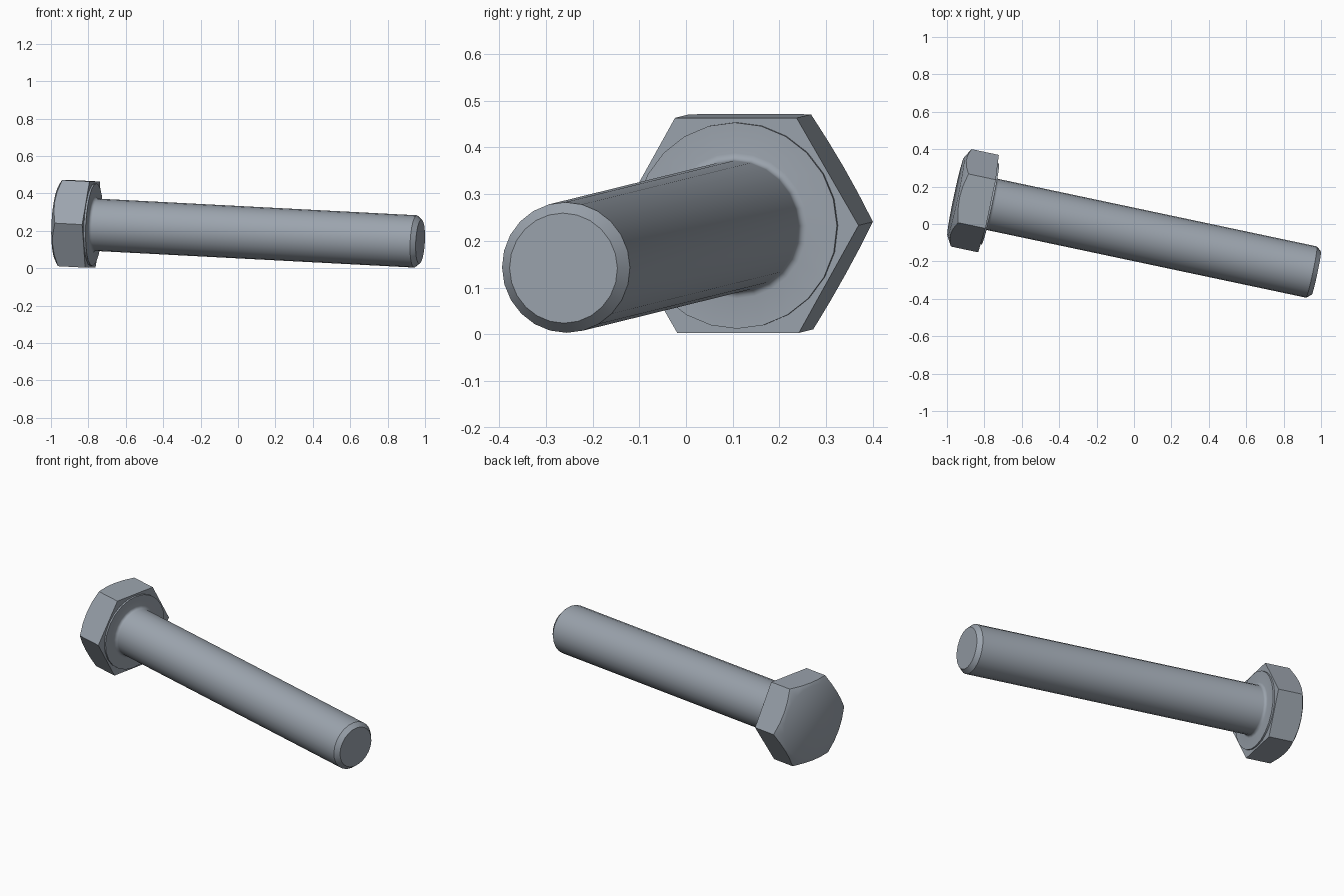
import bpy, bmesh, math
from mathutils import Matrix, Vector

old = bpy.data.objects.get("Cube")
if old:
    bpy.data.objects.remove(old, do_unlink=True)

SIDES = 24
SHANK_R, SHANK_LEN = 0.14, 1.794
APOTHEM, HEAD_H, CROWN_R = 0.2305, 0.179, 0.215
WASHER_R, WASHER_H, FILLET = 0.221, 0.01, 0.016

steel = bpy.data.materials.new("steel_grey")
steel.use_nodes = True
colour = (0.33, 0.37, 0.42, 1)
steel.diffuse_color = colour
steel.node_tree.nodes["Principled BSDF"].inputs["Base Color"].default_value = colour

# Bolt frame: x runs down the shank from the underside of the head
axis = Vector((0.977, -0.207, -0.051)).normalized()
side = Vector((0, 0, 1)).cross(axis).normalized()
up = axis.cross(side)
frame = Matrix((axis, side, up)).transposed().to_4x4()
frame.translation = (-0.778, 0.109, 0.233)


def make_part(name, rings):
    """Bridge rings of (x, radius) functions of angle and cap both ends."""
    bm = bmesh.new()
    loops = []
    for ring in rings:
        loop = []
        for i in range(SIDES):
            a = 2 * math.pi * i / SIDES
            x, r = ring(a)
            loop.append(bm.verts.new((x, r * math.cos(a), r * math.sin(a))))
        loops.append(loop)
    for lo, hi in zip(loops, loops[1:]):
        for i in range(SIDES):
            j = (i + 1) % SIDES
            bm.faces.new((lo[i], lo[j], hi[j], hi[i]))
    bm.faces.new(loops[0])
    bm.faces.new(loops[-1])
    bmesh.ops.recalc_face_normals(bm, faces=bm.faces)
    mesh = bpy.data.meshes.new(name)
    bm.to_mesh(mesh)
    bm.free()
    mesh.materials.append(steel)
    obj = bpy.data.objects.new(name, mesh)
    bpy.context.collection.objects.link(obj)
    obj.matrix_world = frame
    bpy.ops.object.select_all(action='DESELECT')
    obj.select_set(True)
    bpy.context.view_layer.objects.active = obj
    bpy.ops.object.shade_smooth_by_angle(angle=math.radians(32))
    return obj


def circle(x, r):
    return lambda a: (x, r)


def hex_radius(a):
    # Corners point sideways, flats face up and down
    return APOTHEM / math.cos(a % (math.pi / 3) - math.pi / 6)


def crown_edge(a):
    # Where the 30 degree chamfer cone cuts the hexagon
    r = hex_radius(a)
    return -HEAD_H + (r - CROWN_R) * math.tan(math.pi / 6), r


# Hexagonal head with chamfered crown
make_part("hex_head", [circle(-HEAD_H, CROWN_R), crown_edge,
                       lambda a: (0, hex_radius(a))])

# Bearing face, root fillet, shank and chamfered tip
fillet = []
for k in range(5):
    t = math.pi / 2 * k / 4
    fillet.append(circle(WASHER_H + FILLET * (1 - math.cos(t)),
                         SHANK_R + FILLET * (1 - math.sin(t))))
make_part("shank", [circle(-0.01, WASHER_R), circle(WASHER_H, WASHER_R)] + fillet +
          [circle(SHANK_LEN - 0.026, SHANK_R), circle(SHANK_LEN, 0.118)])
